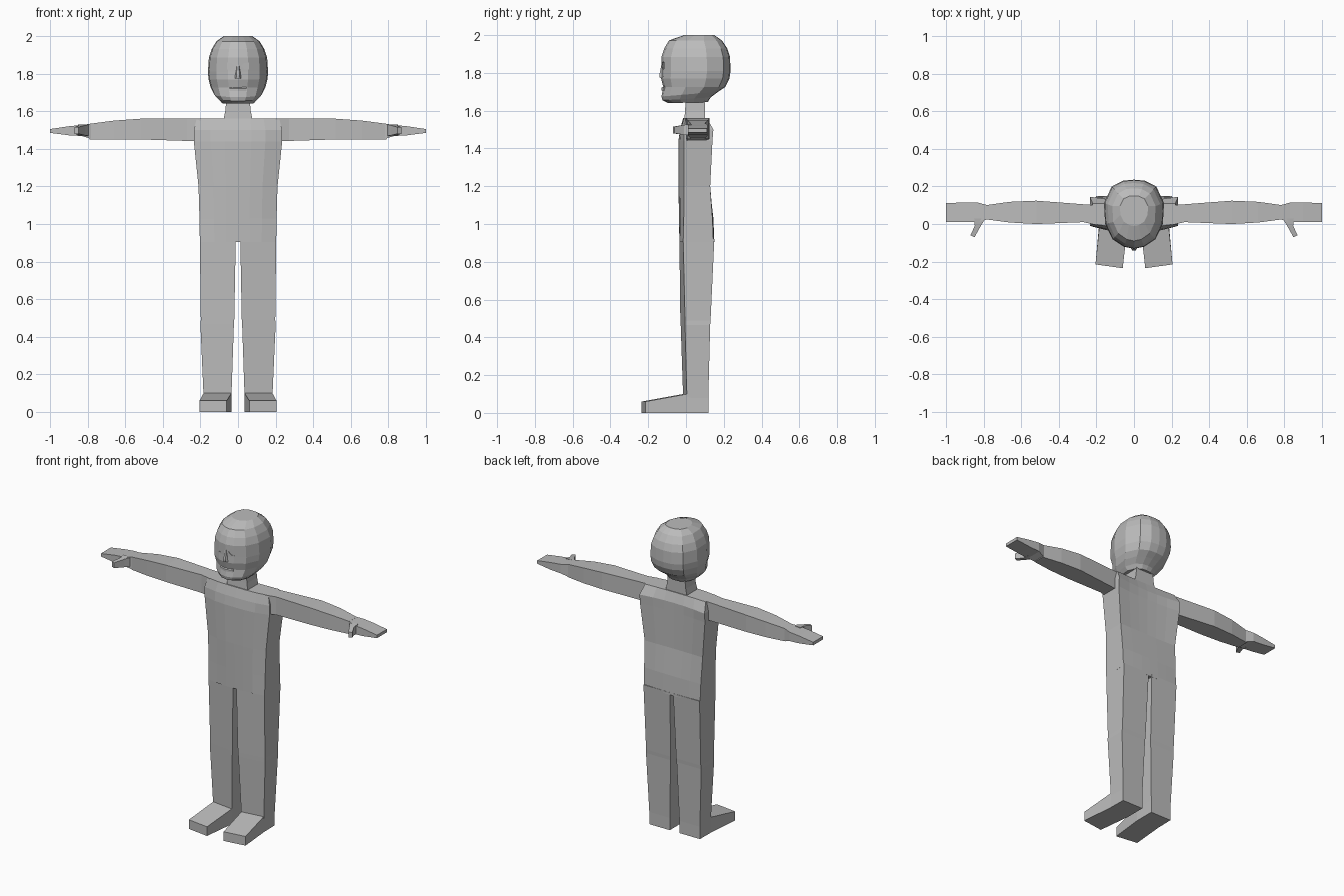
import bpy
import bmesh
from mathutils import Vector, Matrix

default_cube = bpy.data.objects.get("Cube")
if default_cube:
    bpy.data.objects.remove(default_cube, do_unlink=True)

# One plain material for the whole figure
clay = bpy.data.materials.new("plain grey")
clay.use_nodes = True
clay_colour = (0.5, 0.5, 0.5, 1.0)
clay.diffuse_color = clay_colour
clay.node_tree.nodes["Principled BSDF"].inputs["Base Color"].default_value = clay_colour


def loft(name, rings, side=1):
    """Skin a list of equal-length point rings and cap both ends."""
    mesh_builder = bmesh.new()
    loops = []
    for ring in rings:
        loops.append([mesh_builder.verts.new((x * side, y, z)) for x, y, z in ring])
    for lower, upper in zip(loops, loops[1:]):
        for i in range(len(lower)):
            j = (i + 1) % len(lower)
            mesh_builder.faces.new((lower[i], lower[j], upper[j], upper[i]))
    mesh_builder.faces.new(loops[0])
    mesh_builder.faces.new(loops[-1])
    bmesh.ops.recalc_face_normals(mesh_builder, faces=mesh_builder.faces)
    mesh = bpy.data.meshes.new(name)
    mesh_builder.to_mesh(mesh)
    mesh_builder.free()
    mesh.materials.append(clay)
    part = bpy.data.objects.new(name, mesh)
    bpy.context.collection.objects.link(part)
    return part


def across(x, front, back, bottom, top):
    """Rectangle standing across the x axis, for arms and hands."""
    return [(x, front, bottom), (x, back, bottom), (x, back, top), (x, front, top)]


def level(z, inner, outer, inner_front, outer_front, back):
    """Four-cornered level section, for legs and neck."""
    return [(inner, inner_front, z), (outer, outer_front, z), (outer, back, z), (inner, back, z)]


# Torso: gently bowed chest, straight sides
def torso_ring(z, half_width, front, front_side, back, back_side):
    steps = (-1, -0.62, -0.3, 0, 0.3, 0.62, 1)
    chest = [(s * half_width, front + (front_side - front) * abs(s) ** 3, z) for s in steps]
    spine = [(s * half_width, back + (back_side - back) * s * s, z) for s in reversed(steps)]
    return chest + spine


loft("torso", [
    torso_ring(0.905, 0.203, -0.035, -0.015, 0.15, 0.145),
    torso_ring(1.03, 0.205, -0.037, -0.012, 0.145, 0.14),
    torso_ring(1.2, 0.21, -0.04, -0.01, 0.125, 0.128),
    torso_ring(1.44, 0.235, -0.04, -0.01, 0.125, 0.14),
    torso_ring(1.5, 0.235, -0.032, -0.01, 0.125, 0.145),
    torso_ring(1.56, 0.22, -0.015, 0.0, 0.105, 0.11),
])

# Neck
loft("neck", [
    level(1.54, -0.08, 0.08, -0.01, -0.01, 0.1),
    level(1.6, -0.068, 0.068, -0.005, -0.005, 0.1),
    level(1.68, -0.06, 0.06, 0.0, 0.0, 0.1),
])

for side, label in ((1, "left"), (-1, "right")):
    # Leg, with a narrow knee band
    loft(label + "_leg", [
        level(0.08, 0.035, 0.183, -0.015, 0.005, 0.118),
        level(0.465, 0.022, 0.2, -0.028, -0.005, 0.128),
        level(0.49, 0.02, 0.198, -0.03, -0.005, 0.13),
        level(0.92, 0.012, 0.203, -0.035, -0.015, 0.15),
    ], side)

    # Foot, sloping down to toes that turn out slightly
    loft(label + "_foot", [
        [(0.035, 0.118, 0), (0.183, 0.118, 0), (0.183, 0.118, 0.1), (0.035, 0.118, 0.1)],
        [(0.035, -0.015, 0), (0.185, 0.005, 0), (0.183, 0.005, 0.1), (0.035, -0.015, 0.1)],
        [(0.06, -0.235, 0), (0.205, -0.215, 0), (0.205, -0.215, 0.06), (0.06, -0.235, 0.06)],
    ], side)

    # Arm
    loft(label + "_arm", [
        across(0.2, -0.005, 0.1, 1.44, 1.56),
        across(0.27, 0.01, 0.105, 1.442, 1.56),
        across(0.52, 0.0, 0.124, 1.45, 1.56),
        across(0.66, 0.008, 0.118, 1.45, 1.55),
        across(0.79, 0.025, 0.1, 1.45, 1.533),
    ], side)

    # Flat, tapering hand
    loft(label + "_hand", [
        across(0.78, 0.025, 0.1, 1.452, 1.534),
        across(0.83, 0.01, 0.114, 1.468, 1.527),
        across(0.9, 0.01, 0.114, 1.472, 1.52),
        across(1.0, 0.01, 0.112, 1.485, 1.505),
    ], side)

    # Thumb
    loft(label + "_thumb", [
        [(0.79, 0.03, 1.468), (0.85, 0.03, 1.468), (0.85, 0.03, 1.53), (0.79, 0.03, 1.53)],
        [(0.815, -0.01, 1.472), (0.847, -0.01, 1.472), (0.847, -0.01, 1.525), (0.815, -0.01, 1.525)],
        [(0.848, -0.07, 1.48), (0.87, -0.06, 1.48), (0.87, -0.06, 1.515), (0.848, -0.07, 1.515)],
    ], side)


# Head: faceted rings, narrower at the face than at the back
def head_ring(z, half_width, front, back, drop=0):
    half = [(0, 0), (0.34, 0.03), (0.72, 0.14), (0.96, 0.36), (1, 0.66), (0.74, 0.9), (0.36, 0.985), (0, 1)]
    right_way = [(half_width * u, front + (back - front) * v, z + drop * v) for u, v in half]
    mirrored = [(-x, y, height) for x, y, height in right_way[-2:0:-1]]
    return right_way + mirrored


head = loft("head", [
    head_ring(1.64, 0.085, -0.095, 0.115, 0.005),
    head_ring(1.655, 0.105, -0.125, 0.13, 0.015),
    head_ring(1.675, 0.128, -0.13, 0.17, 0.025),
    head_ring(1.725, 0.145, -0.12, 0.207),
    head_ring(1.77, 0.157, -0.132, 0.23),
    head_ring(1.81, 0.16, -0.13, 0.236),
    head_ring(1.885, 0.155, -0.13, 0.233),
    head_ring(1.93, 0.14, -0.115, 0.218),
    head_ring(1.972, 0.115, -0.09, 0.19),
    head_ring(2.0, 0.075, -0.01, 0.15),
])

# Shallow almond-shaped eye recesses
almond = [(-0.042, 0.004), (-0.026, 0.02), (0.02, 0.022), (0.042, 0.008), (0.026, -0.016), (-0.022, -0.016)]
for side in (1, -1):
    turn = Matrix.Rotation(0.14, 3, "Z")
    rings = []
    for depth in (-0.06, 0.007):
        rings.append([Vector((0.06, -0.123, 1.837)) + turn @ Vector((u, depth, v)) for u, v in almond])
    cutter = loft("eye_cutter", rings, side)
    cutter.hide_render = True
    recess = head.modifiers.new("eye recess", "BOOLEAN")
    recess.operation = "DIFFERENCE"
    recess.solver = "EXACT"
    recess.object = cutter
    bpy.context.view_layer.objects.active = head
    bpy.ops.object.modifier_apply(modifier=recess.name)
    bpy.data.objects.remove(cutter, do_unlink=True)

# Nose: low wedge with a flat underside
loft("nose", [
    [(-0.025, -0.115, 1.77), (0.025, -0.115, 1.77), (0.01, -0.14, 1.775), (-0.01, -0.14, 1.775)],
    [(-0.022, -0.115, 1.79), (0.022, -0.115, 1.79), (0.008, -0.141, 1.79), (-0.008, -0.141, 1.79)],
    [(-0.01, -0.115, 1.85), (0.01, -0.115, 1.85), (0.005, -0.129, 1.85), (-0.005, -0.129, 1.85)],
])

# Mouth: slim lip ridge
loft("lips", [
    [(x, -0.11, 1.705), (x, front, 1.708), (x, front, 1.722), (x, -0.11, 1.73)]
    for x, front in ((-0.045, -0.116), (0, -0.13), (0.045, -0.116))
])
